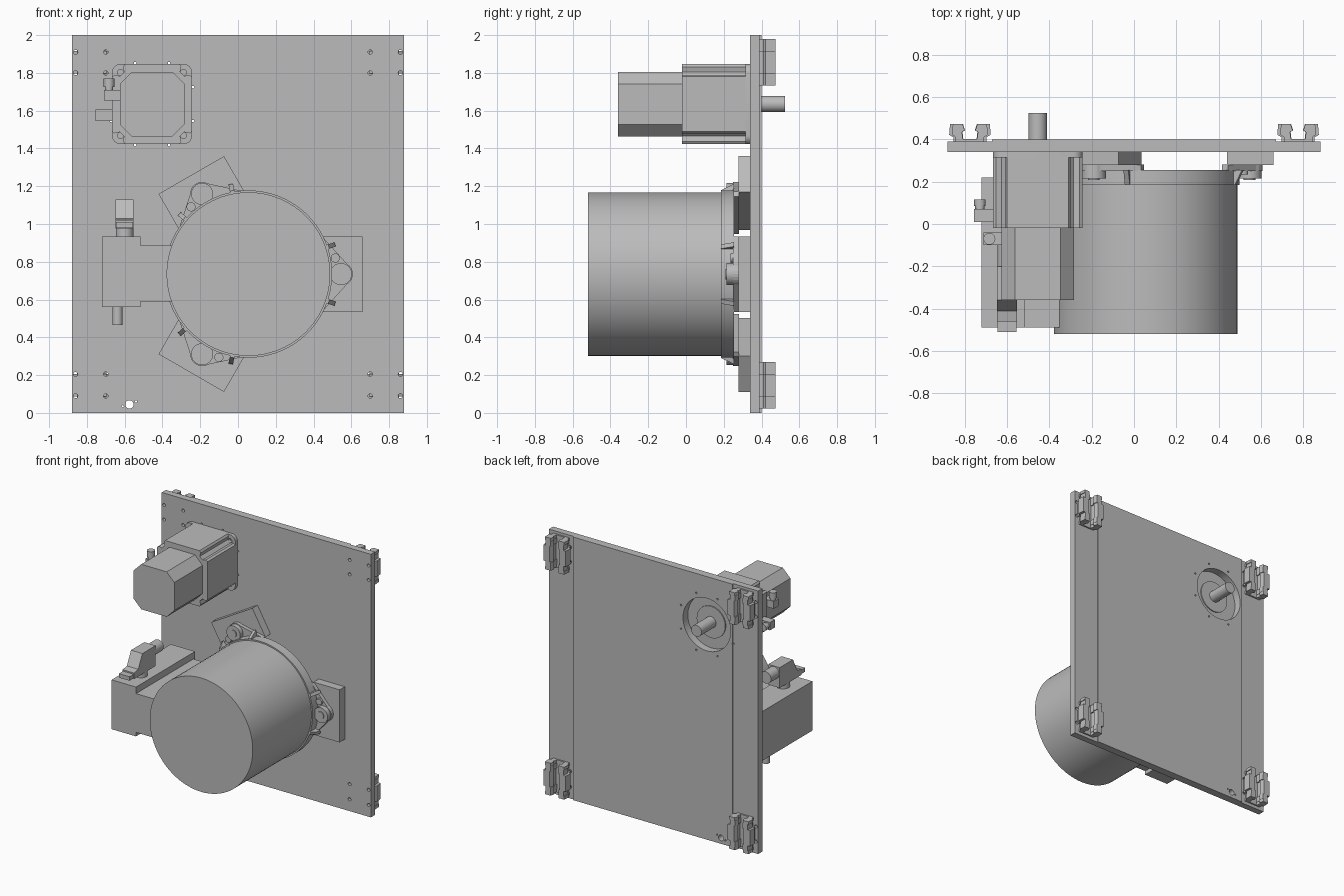
import bpy, bmesh
from math import pi, cos, sin
from mathutils import Matrix, Vector

if "Cube" in bpy.data.objects:
    bpy.data.objects.remove(bpy.data.objects["Cube"], do_unlink=True)

grey = bpy.data.materials.new("plain grey")
grey.use_nodes = True
grey.diffuse_color = (0.5, 0.5, 0.5, 1)
grey.node_tree.nodes["Principled BSDF"].inputs["Base Color"].default_value = (0.5, 0.5, 0.5, 1)

PLACE = {"x": lambda u, v, d: (d, u, v),
         "y": lambda u, v, d: (u, d, v),
         "z": lambda u, v, d: (u, v, d)}


def add_prism(bm, pts, axis, a, b):
    """Extrude a flat outline from a to b along an axis."""
    ends = [[bm.verts.new(PLACE[axis](u, v, d)) for u, v in pts] for d in (a, b)]
    n = len(pts)
    bm.faces.new(ends[0])
    bm.faces.new(ends[1][::-1])
    for i in range(n):
        j = (i + 1) % n
        bm.faces.new((ends[0][i], ends[0][j], ends[1][j], ends[1][i]))


def circle(u, v, r, n=32):
    return [(u + r * cos(2 * pi * i / n), v + r * sin(2 * pi * i / n)) for i in range(n)]


def rect(u0, u1, v0, v1):
    return [(u0, v0), (u1, v0), (u1, v1), (u0, v1)]


def build(name, parts, smooth=False, matrix=None):
    """Make one object out of (outline, axis, start, end) prisms."""
    bm = bmesh.new()
    for part in parts:
        add_prism(bm, *part)
    bmesh.ops.recalc_face_normals(bm, faces=bm.faces)
    if matrix:
        bm.transform(matrix)
    mesh = bpy.data.meshes.new(name)
    bm.to_mesh(mesh)
    bm.free()
    mesh.materials.append(grey)
    ob = bpy.data.objects.new(name, mesh)
    bpy.context.scene.collection.objects.link(ob)
    if smooth:
        shade(ob)
    return ob


def shade(ob):
    bpy.ops.object.select_all(action="DESELECT")
    ob.select_set(True)
    bpy.context.view_layer.objects.active = ob
    bpy.ops.object.shade_smooth_by_angle(angle=0.5)


def cut(ob, parts):
    """Subtract prisms from an object and discard the cutter."""
    cutter = build("cutter", parts)
    cutter.hide_render = True
    mod = ob.modifiers.new("cut", "BOOLEAN")
    mod.operation, mod.solver, mod.object = "DIFFERENCE", "EXACT", cutter
    graph = bpy.context.evaluated_depsgraph_get()
    mesh = bpy.data.meshes.new_from_object(ob.evaluated_get(graph))
    ob.modifiers.clear()
    ob.data = mesh
    bpy.data.objects.remove(cutter, do_unlink=True)
    shade(ob)


# Mounting plate: raised middle at the back, drilled with bolt holes
MX, MZ = -0.455, 1.635
W, S = 0.88, 0.67
plate = build("mounting_plate", [([(-W, 0.34), (W, 0.34), (W, 0.39), (S, 0.39), (S, 0.4),
                                   (-S, 0.4), (-S, 0.39), (-W, 0.39)], "z", 0, 2)])
holes = [circle(x, z, 0.012, 12) for x in (-0.86, -0.7, 0.7, 0.86)
         for z in (0.09, 0.205, 1.8, 1.91)]
holes += [circle(MX + 0.235 * cos(a), MZ + 0.235 * sin(a), 0.007, 8)
          for a in [pi / 8 + k * pi / 4 for k in range(8)]]
holes += [circle(MX, MZ, 0.2, 48), circle(-0.575, 0.045, 0.022, 20),
          circle(-0.61, 0.035, 0.006, 8), circle(-0.54, 0.06, 0.006, 8)]
cut(plate, [(h, "y", 0.3, 0.45) for h in holes])


# Upper motor: flange, notched body, octagonal rear housing and shaft
def four_corners(corner):
    """Repeat an outline corner around the motor axis by quarter turns."""
    pts = []
    for k in range(4):
        c, s = round(cos(k * pi / 2)), round(sin(k * pi / 2))
        pts += [(MX + c * u - s * v, MZ + s * u + c * v) for u, v in corner]
    return pts


H = 0.212
round_corner = [(H - 0.045 + 0.045 * cos(a), H - 0.045 + 0.045 * sin(a))
                for a in [i * pi / 12 for i in range(7)]]
flange = build("motor_flange", [(four_corners(round_corner), "y", 0.315, 0.342)])
cut(flange, [(circle(MX + i * 0.167, MZ + j * 0.167, 0.016, 16), "y", 0.25, 0.4)
             for i in (-1, 1) for j in (-1, 1)])
notch = [(H, 0.145), (H - 0.015, 0.155), (0.155, 0.13), (0.13, 0.155), (0.155, H - 0.015), (0.145, H)]
notch[2], notch[3] = (0.17, 0.148), (0.148, 0.17)
build("motor_body", [(four_corners(notch), "y", -0.02, 0.316)])
build("motor_rear_housing", [(four_corners([(0.171, 0.107), (0.107, 0.171)]), "y", -0.36, -0.02)])
build("motor_shaft", [(circle(MX, MZ, 0.043), "y", 0.33, 0.525),
                      (circle(MX, MZ, 0.12, 48), "y", 0.33, 0.35)], True)

# Cable connectors on the side of the upper motor
build("upper_connector", [(rect(-0.71, -0.61, -0.1, -0.04), "z", 1.655, 1.71),
                          (circle(-0.683, -0.07, 0.022, 20), "z", 1.71, 1.75),
                          (circle(-0.683, -0.07, 0.028, 20), "z", 1.725, 1.77)], True)
build("lower_connector", [(rect(-0.755, -0.65, 0.01, 0.07), "z", 1.545, 1.605),
                          (circle(-0.728, 1.575, 0.022, 20), "y", 0.07, 0.09),
                          (circle(-0.728, 1.575, 0.027, 20), "y", 0.085, 0.115)], True)

# Large drum with its mounting rim
CX, CZ = 0.055, 0.735
build("drum", [(circle(CX, CZ, 0.433, 96), "y", -0.52, 0.25)], True)
build("drum_rim", [(circle(CX, CZ, 0.443, 96), "y", 0.185, 0.255)], True)

# Three spacer pads and bracket ears set around the drum
tip = [(0.49 + 0.063 * cos(a), 0.063 * sin(a)) for a in [(i - 4) * pi / 12 for i in range(9)]]
ear = [(0.36, -0.2), (0.39, -0.2)] + tip + [(0.39, 0.2), (0.36, 0.2)]
for k in range(3):
    turn = Matrix.Translation(Vector((CX, 0, CZ))) @ Matrix.Rotation(-k * 2 * pi / 3, 4, "Y")
    build("spacer_pad", [(rect(0.385, 0.605, -0.2, 0.2), "y", 0.278, 0.342)], matrix=turn)
    build("bracket_ear", [(ear, "y", 0.25, 0.28)], matrix=turn)
    build("bracket_boss", [(circle(0.49, 0, 0.058), "y", 0.215, 0.255),
                           (circle(0.49, 0, 0.028, 20), "y", 0.208, 0.22),
                           (circle(0.46, 0.085, 0.024, 20), "y", 0.235, 0.255)], True, turn)
    # sloping gussets on both sides of the boss
    slope = [(0.42, 0.185), (0.45, 0.185), (0.485, 0.255), (0.42, 0.255)]
    for side in (-1, 1):
        lean = turn @ Matrix.Rotation(-side * 0.33, 4, "Y")
        build("bracket_gusset", [(slope, "z", -0.012, 0.012)], matrix=lean)

# Terminal box beside the drum
build("terminal_box", [(rect(-0.72, -0.515, 0.56, 0.935), "y", -0.49, 0.22)])
build("terminal_neck", [(rect(-0.52, -0.3, 0.59, 0.885), "y", -0.49, 0.2)])
build("cable_stub", [(circle(-0.638, -0.05, 0.027, 20), "z", 0.465, 0.57)], True)

# Angled plug standing on the terminal box
build("plug_base", [(circle(-0.6, -0.31, 0.047, 24), "z", 0.93, 0.985)], True)
build("plug_body", [([(-0.46, 0.975), (-0.2, 0.975), (-0.2, 1.13), (-0.36, 1.13),
                      (-0.41, 1.03), (-0.46, 1.02)], "x", -0.648, -0.552)])
build("plug_latch", [(rect(-0.51, -0.45, 0.98, 1.01), "x", -0.645, -0.555)])
build("plug_cable_end", [(circle(-0.6, 1.08, 0.045, 24), "y", -0.21, -0.1)], True)

# Four grooved slide carriages on the back
half = [(0.8, 0.0), (0.8, 0.02), (1, 0.03), (0.96, 0.077), (0.42, 0.077),
        (0.3, 0.05), (0.45, 0.042), (0.4, 0.012)]
for x in (-0.775, 0.775):
    for z in (0.147, 1.857):
        def groove(w):
            right = [(x + w * u, 0.388 + v * 1.1) for u, v in half]
            return right + [(2 * x - u, v) for u, v in reversed(right)]
        build("slide_carriage", [(groove(0.098), "z", z - 0.06, z + 0.06),
                                 (groove(0.078), "z", z - 0.1, z - 0.06),
                                 (groove(0.078), "z", z + 0.06, z + 0.1)])
        build("carriage_end_caps", [(groove(0.084), "z", z - 0.123, z - 0.1),
                                    (groove(0.084), "z", z + 0.1, z + 0.123)])
